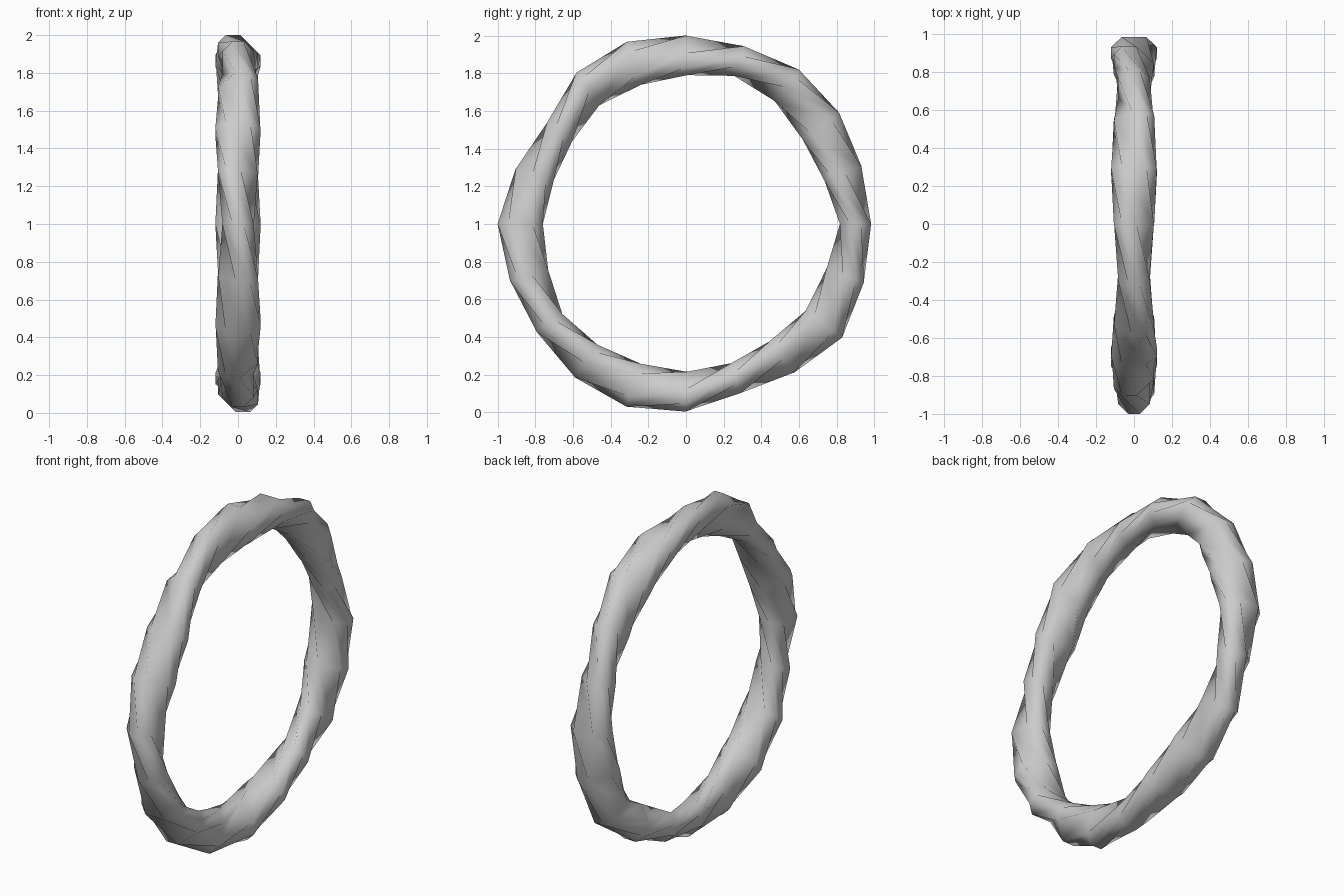
import bpy, bmesh, math

if "Cube" in bpy.data.objects:
    bpy.data.objects.remove(bpy.data.objects["Cube"])

# Slightly wobbling centre-line radius, one value per 18 degree station
RADII = [0.90, 0.875, 0.885, 0.91, 0.91, 0.895, 0.897, 0.886, 0.83, 0.845,
         0.88, 0.876, 0.895, 0.90, 0.90, 0.89, 0.86, 0.87, 0.905, 0.888]
# Flattened octagonal section
SECTION = [(0.12, -0.03), (0.12, 0.03), (0.065, 0.083), (-0.065, 0.083),
           (-0.12, 0.03), (-0.12, -0.03), (-0.065, -0.083), (0.065, -0.083)]
N, SIDES = len(RADII), len(SECTION)
HALF_TURNS = 5  # twist over the whole loop

bm = bmesh.new()
rings = []
for k, radius in enumerate(RADII):
    a = 2 * math.pi * k / N
    t = (k - 2) * HALF_TURNS * math.pi / N
    ring = []
    for u, v in SECTION:
        r = radius + u * math.cos(t) - v * math.sin(t)
        x = u * math.sin(t) + v * math.cos(t)
        ring.append(bm.verts.new((x, r * math.cos(a), 1 + r * math.sin(a))))
    rings.append(ring)

# Skin the section; after an odd number of half turns the seam closes half way round
for k in range(N):
    shift = SIDES // 2 if k == N - 1 else 0
    nxt = rings[(k + 1) % N]
    for j in range(SIDES):
        bm.faces.new((rings[k][j], rings[k][(j + 1) % SIDES],
                      nxt[(j + 1 + shift) % SIDES], nxt[(j + shift) % SIDES]))
bmesh.ops.recalc_face_normals(bm, faces=bm.faces)
for f in bm.faces:
    f.smooth = True

mesh = bpy.data.meshes.new("twisted_ring")
bm.to_mesh(mesh)
bm.free()
obj = bpy.data.objects.new("twisted_ring", mesh)
bpy.context.collection.objects.link(obj)
